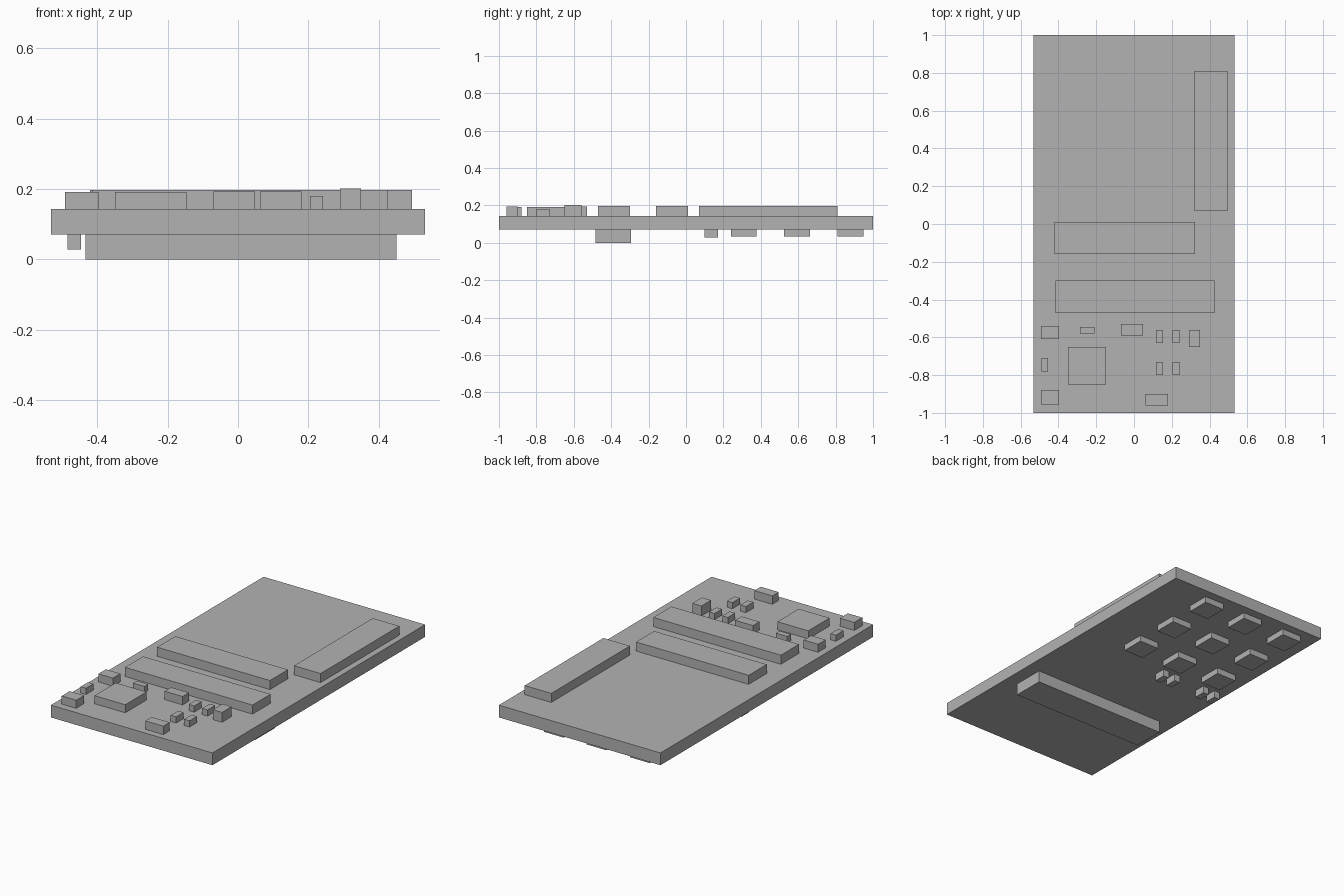
import bpy
import bmesh
from mathutils import Matrix, Vector

default_cube = bpy.data.objects.get("Cube")
if default_cube:
    bpy.data.objects.remove(default_cube, do_unlink=True)

grey = bpy.data.materials.new("plain_grey")
grey.use_nodes = True
grey.diffuse_color = (0.45, 0.45, 0.45, 1)
grey.node_tree.nodes["Principled BSDF"].inputs["Base Color"].default_value = grey.diffuse_color

BOARD_BOTTOM, BOARD_TOP = 0.07, 0.143


def block(name, x_range, y_range, z_range):
    """Add a flat-faced box spanning the given ranges."""
    low, high = (Vector(corner) for corner in zip(x_range, y_range, z_range))
    bm = bmesh.new()
    place = Matrix.Translation((low + high) / 2) @ Matrix.Diagonal((*(high - low), 1))
    bmesh.ops.create_cube(bm, size=1, matrix=place)
    mesh = bpy.data.meshes.new(name)
    bm.to_mesh(mesh)
    bm.free()
    mesh.materials.append(grey)
    part = bpy.data.objects.new(name, mesh)
    bpy.context.collection.objects.link(part)
    return part


def on_top(name, x_range, y_range, top):
    return block(name, x_range, y_range, (BOARD_TOP, top))


def underneath(name, x_range, y_range, bottom):
    return block(name, x_range, y_range, (bottom, BOARD_BOTTOM))


# Circuit board
block("board", (-0.532, 0.532), (-1, 1), (BOARD_BOTTOM, BOARD_TOP))

# Long connectors on the upper side
on_top("side_connector", (0.32, 0.495), (0.07, 0.81), 0.197)
on_top("middle_connector", (-0.42, 0.322), (-0.16, 0.01), 0.197)
on_top("front_connector", (-0.415, 0.425), (-0.47, -0.30), 0.197)

# Main chip and medium components
on_top("main_chip", (-0.35, -0.147), (-0.85, -0.65), 0.191)
on_top("corner_component_back", (-0.492, -0.397), (-0.61, -0.54), 0.191)
on_top("corner_component_front", (-0.492, -0.397), (-0.955, -0.88), 0.191)
on_top("center_component", (-0.07, 0.048), (-0.59, -0.53), 0.193)
on_top("front_edge_component", (0.062, 0.18), (-0.96, -0.90), 0.193)
on_top("tall_component", (0.29, 0.35), (-0.65, -0.56), 0.202)

# Tiny resistors on the upper side
on_top("edge_resistor", (-0.49, -0.455), (-0.78, -0.71), 0.18)
on_top("cross_resistor", (-0.285, -0.21), (-0.58, -0.545), 0.18)
for row, y in (("back", -0.63), ("front", -0.80)):
    for side, x in (("right", 0.117), ("left", 0.205)):
        on_top(f"resistor_{row}_{side}", (x, x + 0.036), (y, y + 0.07), 0.18)

# Large connector on the underside
underneath("lower_connector", (-0.433, 0.45), (-0.485, -0.293), 0)

# Grid of chips on the underside
for column, x in enumerate((0.14, -0.14, -0.425)):
    for row, y in enumerate((0.24, 0.525, 0.81)):
        underneath(f"lower_chip_{row}_{column}", (x, x + 0.13), (y, y + 0.138), 0.034)

# Two pairs of tiny resistors on the underside
for pair, x in (("inner", -0.112), ("outer", -0.403)):
    for side, shift in (("left", 0), ("right", -0.081)):
        underneath(f"lower_resistor_{pair}_{side}",
                   (x + shift, x + shift + 0.038), (0.10, 0.17), 0.028)
